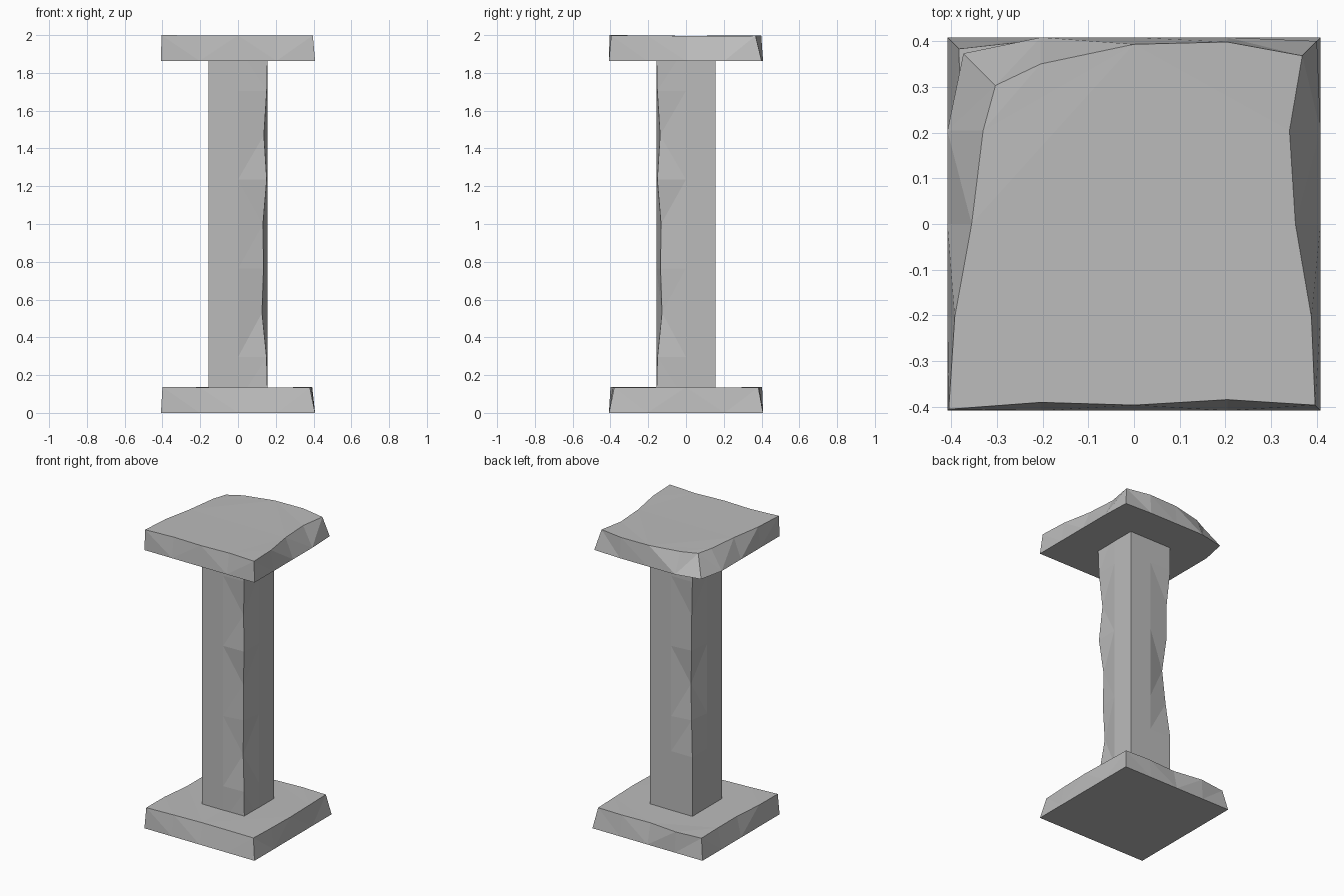
import bpy
import bmesh

if "Cube" in bpy.data.objects:
    bpy.data.objects.remove(bpy.data.objects["Cube"])

stone = bpy.data.materials.new("grey_stone")
stone.use_nodes = True
GREY = (0.5, 0.5, 0.5, 1)
stone.diffuse_color = GREY
stone.node_tree.nodes["Principled BSDF"].inputs["Base Color"].default_value = GREY


def square_ring(bm, half, z, wear, sag=0.0):
    """Square outline, counterclockwise from front right; wear pulls each point inward."""
    per_side = len(wear) // 4
    verts = []
    for i, w in enumerate(wear):
        side, step = divmod(i, per_side)
        u = half * (2 * step / per_side - 1)
        # Corners are pulled along the diagonal, edge points along the normal
        x, y = (u + w if step == 0 else u), -half + w
        for _ in range(side):
            x, y = -y, x
        verts.append(bm.verts.new((x, y, z - sag * w)))
    return verts


def loft(name, rings):
    """Skin a stack of rings, each (half, z, wear, sag), into a capped flat-faced solid."""
    bm = bmesh.new()
    loops = [square_ring(bm, *r) for r in rings]
    for low, high in zip(loops, loops[1:]):
        for i in range(len(low)):
            j = (i + 1) % len(low)
            bm.faces.new((low[i], low[j], high[j], high[i]))
    bm.faces.new(loops[0][::-1])
    bm.faces.new(loops[-1])
    bmesh.ops.triangulate(bm, faces=bm.faces[:])
    bmesh.ops.recalc_face_normals(bm, faces=bm.faces[:])
    mesh = bpy.data.meshes.new(name)
    bm.to_mesh(mesh)
    bm.free()
    mesh.materials.append(stone)
    obj = bpy.data.objects.new(name, mesh)
    bpy.context.collection.objects.link(obj)
    return obj


# Base slab: sharp below, worn around the top rim
base_rim = [.008, .02, .03, .03, .028, .02, .015, .02,
            .025, .02, .03, .005, .025, .03, .03, .01]
loft("base_slab", [(.408, 0, [0] * 16, 0), (.408, .138, base_rim, .12)])

# Cap slab: strongly chipped at one back corner
cap_under = [0] * 16
cap_under[8], cap_under[12] = .008, .035
cap_rim = [.003, .018, .012, .024, .012, .02, .055, .068,
           .04, .01, .015, .058, .105, .078, .053, .016]
loft("cap_slab", [(.408, 1.864, cap_under, 0), (.408, 2, cap_rim, .08)])

# Shaft: square, with two opposite corners worn away unevenly
front_chips = [0, .006, .03, .022, .025, .005, .02, .005, 0]
back_chips = [0, 0, 0, .02, .035, .015, .015, 0, 0]
shaft = []
for k, (a, b) in enumerate(zip(front_chips, back_chips)):
    shaft.append((.157, .06 + .235 * k, [0, 0, a, 0, 0, 0, b, 0], 0))
loft("shaft", shaft)
